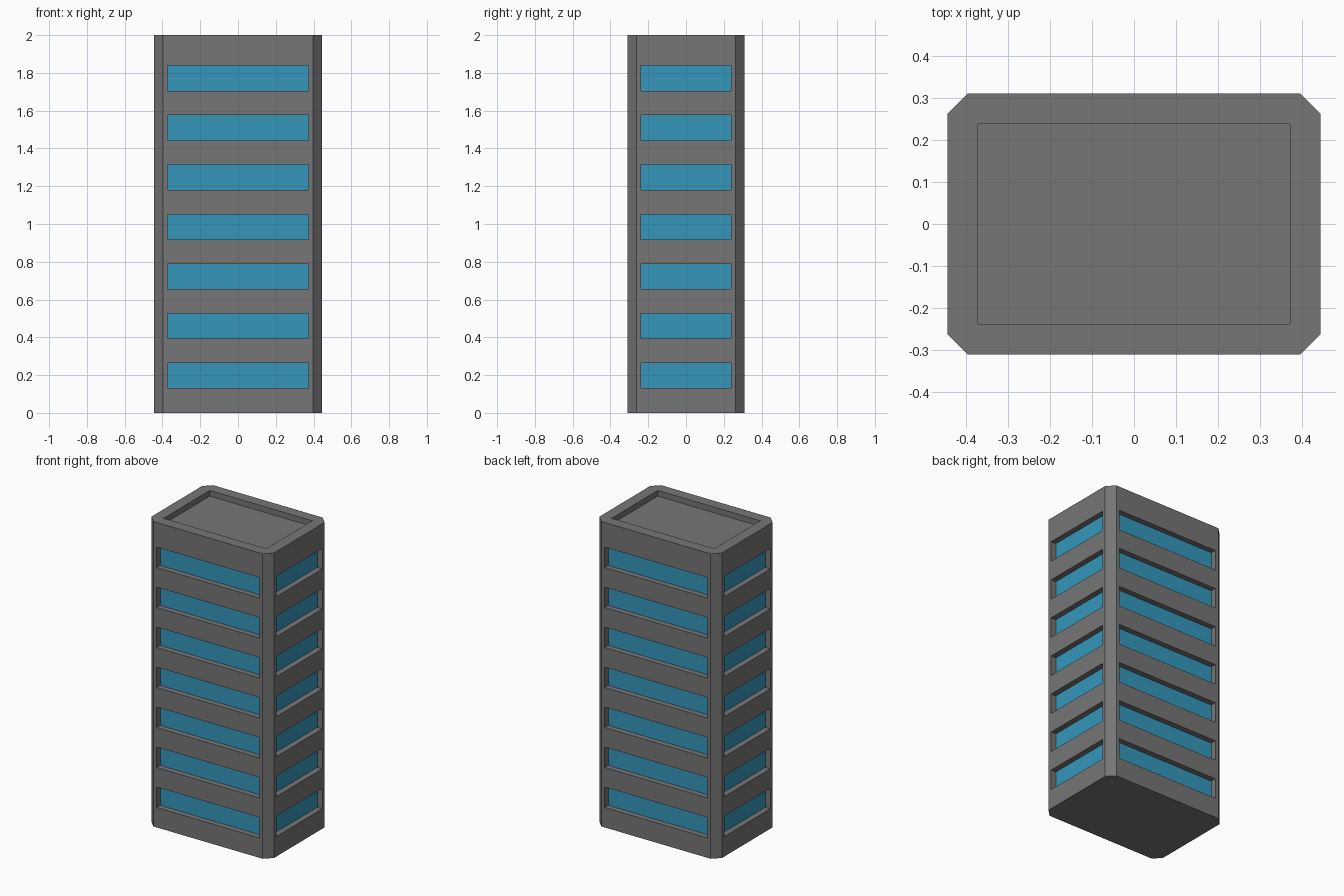
import bpy, bmesh
from mathutils import Matrix, Vector

if "Cube" in bpy.data.objects:
    bpy.data.objects.remove(bpy.data.objects["Cube"])

HX, HY, H = 0.445, 0.311, 2.0      # half width, half depth, height
CH = 0.048                         # corner chamfer
WX, WY = 0.372, 0.239              # half widths of window openings
D = 0.037                          # recess depth
FLOORS, Z0, PITCH, WH = 7, 0.131, 0.2622, 0.134


def material(name, rgb):
    m = bpy.data.materials.new(name)
    m.diffuse_color = (*rgb, 1)
    m.use_nodes = True
    m.node_tree.nodes["Principled BSDF"].inputs["Base Color"].default_value = m.diffuse_color
    return m


def add_object(name, bm):
    bmesh.ops.recalc_face_normals(bm, faces=bm.faces)
    me = bpy.data.meshes.new(name)
    bm.to_mesh(me)
    bm.free()
    ob = bpy.data.objects.new(name, me)
    bpy.context.collection.objects.link(ob)
    return ob


def add_box(bm, center, size):
    bmesh.ops.create_cube(bm, size=1, matrix=Matrix.Translation(center) @ Matrix.Diagonal((*size, 1)))


# Tower: box with chamfered vertical corners
bm = bmesh.new()
add_box(bm, (0, 0, H / 2), (2 * HX, 2 * HY, H))
upright = [e for e in bm.edges if abs(e.verts[0].co.z - e.verts[1].co.z) > 1]
bmesh.ops.bevel(bm, geom=upright, offset=CH, segments=1, affect='EDGES')
tower = add_object("tower", bm)

# Cutters: window bands on all four sides, and the roof well
bm = bmesh.new()
for i in range(FLOORS):
    z = Z0 + i * PITCH + WH / 2
    for s in (-1, 1):
        add_box(bm, (0, s * HY, z), (2 * WX, 2 * D, WH))
        add_box(bm, (s * HX, 0, z), (2 * D, 2 * WY, WH))
add_box(bm, (0, 0, H), (2 * WX, 2 * WY, 2 * D))
cutter = add_object("recess_cutter", bm)

mod = tower.modifiers.new("recesses", 'BOOLEAN')
mod.operation, mod.solver, mod.object = 'DIFFERENCE', 'EXACT', cutter
bpy.context.view_layer.objects.active = tower
bpy.ops.object.modifier_apply(modifier=mod.name)
bpy.data.objects.remove(cutter)

# Glass on the recessed back faces of the window bands
me = tower.data
me.materials.clear()
me.materials.append(material("concrete", (0.18, 0.18, 0.18)))
me.materials.append(material("glass", (0.035, 0.31, 0.50)))
for p in me.polygons:
    c, n = p.center, p.normal
    glass = (abs(n.y) > 0.9 and abs(abs(c.y) - (HY - D)) < 0.005) or \
            (abs(n.x) > 0.9 and abs(abs(c.x) - (HX - D)) < 0.005)
    p.material_index = int(glass)
    p.use_smooth = False
